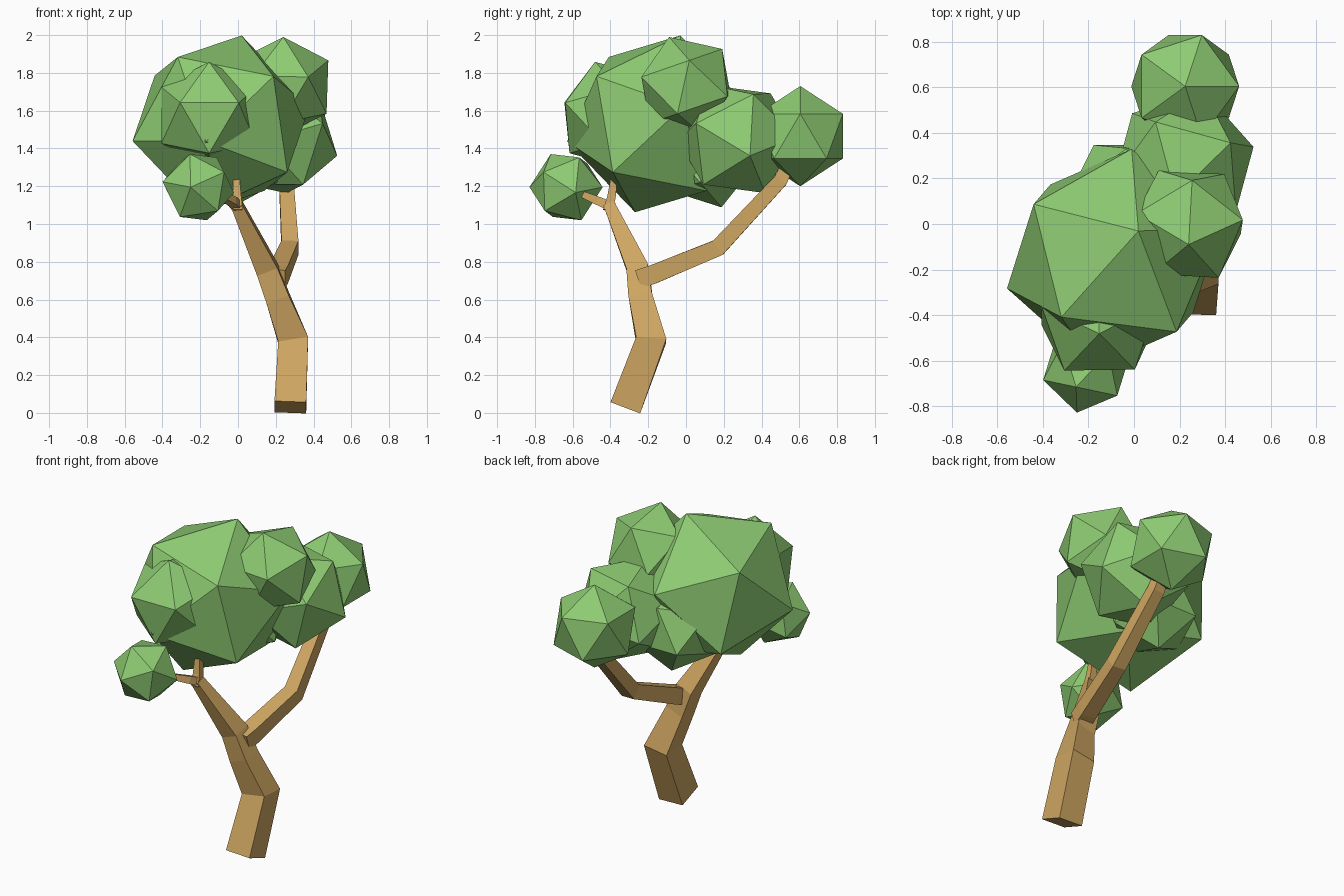
import bpy, bmesh
from mathutils import Vector, Matrix

if "Cube" in bpy.data.objects:
    bpy.data.objects.remove(bpy.data.objects["Cube"])


def material(name, rgb):
    m = bpy.data.materials.new(name)
    m.diffuse_color = (*rgb, 1)
    m.use_nodes = True
    m.node_tree.nodes["Principled BSDF"].inputs["Base Color"].default_value = m.diffuse_color
    return m


LEAF = material("leaf_green", (0.27, 0.60, 0.17))
WOOD = material("wood", (0.62, 0.38, 0.12))


def add_object(name, bm, mat):
    bmesh.ops.recalc_face_normals(bm, faces=bm.faces)
    me = bpy.data.meshes.new(name)
    bm.to_mesh(me)
    bm.free()
    me.materials.append(mat)
    ob = bpy.data.objects.new(name, me)
    bpy.context.collection.objects.link(ob)


def clump(name, center, r, a, b):
    """Icosahedron with one corner toward a and a neighbouring corner toward b."""
    z = Vector(a).normalized()
    x = Vector(b)
    x = (x - z * x.dot(z)).normalized()
    rot = Matrix((x, z.cross(x), z)).transposed().to_4x4()
    bm = bmesh.new()
    bmesh.ops.create_icosphere(bm, subdivisions=1, radius=r,
                               matrix=Matrix.Translation(center) @ rot)
    add_object(name, bm, LEAF)


def limb(name, path):
    """Four-sided tapering tube; path is a list of (x, y, z, width)."""
    pts = [Vector(p[:3]) for p in path]
    bm = bmesh.new()
    rings = []
    for i, p in enumerate(pts):
        t = Vector()
        if i > 0:
            t += (p - pts[i - 1]).normalized()
        if i < len(pts) - 1:
            t += (pts[i + 1] - p).normalized()
        t.normalize()
        u = Vector((1, 0, 0))
        u = (u - t * u.dot(t)).normalized()
        v = t.cross(u)
        h = path[i][3] / 2
        rings.append([bm.verts.new(p + (u * s + v * q) * h)
                      for s, q in ((-1, -1), (1, -1), (1, 1), (-1, 1))])
    for r0, r1 in zip(rings, rings[1:]):
        for k in range(4):
            n = (k + 1) % 4
            bm.faces.new((r0[k], r0[n], r1[n], r1[k]))
    bm.faces.new(rings[0][::-1])
    bm.faces.new(rings[-1])
    add_object(name, bm, WOOD)


# Trunk running into the front branch
limb("trunk", [(0.277, -0.32, 0.03, 0.168), (0.292, -0.185, 0.385, 0.16),
               (0.21, -0.24, 0.61, 0.125), (0.155, -0.255, 0.76, 0.115),
               (-0.005, -0.405, 1.10, 0.06)])
# Long rear branch
limb("rear_branch", [(0.20, -0.245, 0.71, 0.10), (0.215, -0.17, 0.735, 0.10),
                     (0.275, 0.17, 0.875, 0.09), (0.255, 0.50, 1.23, 0.075),
                     (0.24, 0.56, 1.36, 0.06)])
# Twigs at the end of the front branch
limb("front_twig", [(0.0, -0.39, 1.09, 0.05), (-0.03, -0.46, 1.12, 0.045),
                    (-0.12, -0.58, 1.17, 0.03)])
limb("upper_twig", [(0.0, -0.415, 1.07, 0.05), (-0.005, -0.395, 1.14, 0.045),
                    (-0.01, -0.38, 1.25, 0.035)])

# Leaf clumps
clump("main_leaf_clump", (-0.09, -0.15, 1.53), 0.495, (0.11, 0.12, 0.47), (-0.23, -0.26, 0.34))
clump("front_leaf_clump", (-0.155, -0.40, 1.575), 0.295, (-0.155, -0.25, 0.07), (0.155, -0.25, 0.07))
clump("low_front_leaf_clump", (-0.21, -0.635, 1.195), 0.198, (-0.04, -0.19, 0.0), (-0.20, -0.06, 0.03))
clump("top_right_leaf_clump", (0.24, 0.0, 1.73), 0.275, (0.0, -0.09, 0.26), (0.25, 0.03, 0.11))
clump("right_leaf_clump", (0.22, 0.27, 1.45), 0.325, (0.31, 0.07, -0.09), (0.22, 0.09, 0.23))
clump("rear_leaf_clump", (0.225, 0.605, 1.465), 0.265, (0, 0, 1), (1, 0, 0))
clump("rear_left_leaf_clump", (-0.03, 0.12, 1.36), 0.28, (0.0, 0.07, -0.28), (-0.16, 0.24, -0.05))
